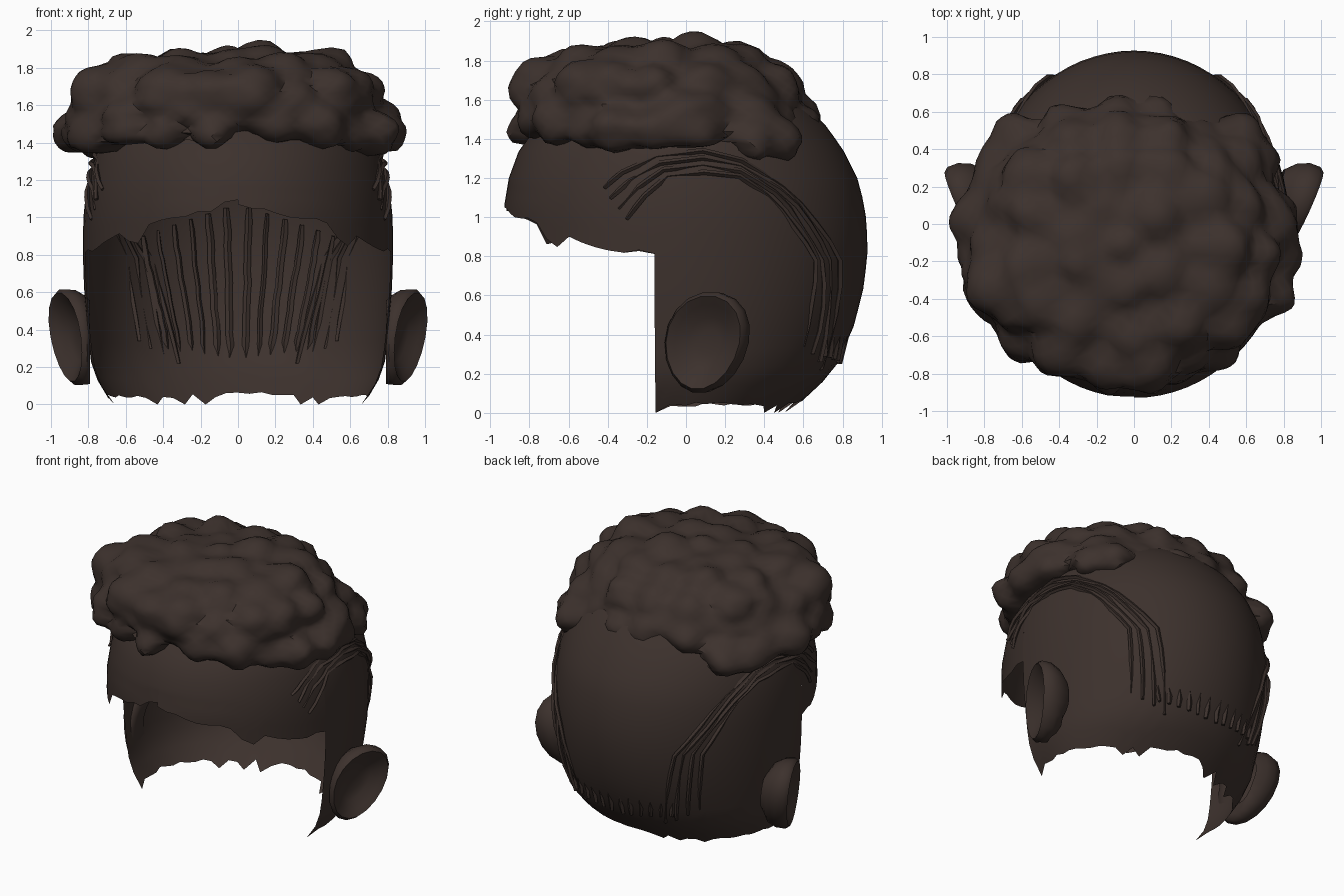
import bpy, bmesh, math, random
from mathutils import Vector, noise

if "Cube" in bpy.data.objects:
    bpy.data.objects.remove(bpy.data.objects["Cube"])

random.seed(4)
mat = bpy.data.materials.new("dark_brown")
mat.diffuse_color = (0.046, 0.031, 0.026, 1)
mat.use_nodes = True
mat.node_tree.nodes["Principled BSDF"].inputs["Base Color"].default_value = mat.diffuse_color


def finish(bm, name, angle=50):
    bmesh.ops.remove_doubles(bm, verts=bm.verts, dist=1e-4)
    bmesh.ops.recalc_face_normals(bm, faces=bm.faces)
    me = bpy.data.meshes.new(name)
    bm.to_mesh(me)
    bm.free()
    ob = bpy.data.objects.new(name, me)
    bpy.context.collection.objects.link(ob)
    me.materials.append(mat)
    bpy.ops.object.select_all(action='DESELECT')
    ob.select_set(True)
    bpy.context.view_layer.objects.active = ob
    bpy.ops.object.shade_smooth_by_angle(angle=math.radians(angle))
    return ob


def lerp_table(table, z):
    if z <= table[0][0]:
        return table[0][1:]
    for p, q in zip(table, table[1:]):
        if z <= q[0]:
            f = (z - p[0]) / (q[0] - p[0])
            return [a + (b - a) * f for a, b in zip(p[1:], q[1:])]
    return table[-1][1:]


# head cap profile: z, half width, front depth, back depth
PROFILE = [(0.0, 0.67, 0.9, 0.52), (0.1, 0.74, 0.9, 0.64), (0.22, 0.785, 0.91, 0.76),
           (0.45, 0.81, 0.92, 0.86), (0.65, 0.825, 0.93, 0.91), (0.85, 0.83, 0.93, 0.93),
           (1.05, 0.825, 0.93, 0.915), (1.2, 0.80, 0.905, 0.875), (1.35, 0.755, 0.85, 0.80),
           (1.5, 0.66, 0.73, 0.69), (1.62, 0.53, 0.56, 0.55), (1.7, 0.36, 0.38, 0.38),
           (1.74, 0.0, 0.0, 0.0)]


def cap(deg, z, off=0.0):
    """Point on the cap; 0 degrees is the front, 90 the right side, 180 the back."""
    a, f, b = lerp_table(PROFILE, z)
    t = math.radians(deg)
    c = math.cos(t)
    return Vector(((a + off) * math.sin(t), -c * ((f if c > 0 else b) + off), z))


def sheet(bm, degs, low, high, rows):
    cols = []
    for d in degs:
        lo = low(d)
        cols.append([bm.verts.new(cap(d, lo + (high - lo) * k / rows)) for k in range(rows + 1)])
    for p, q in zip(cols, cols[1:]):
        for k in range(rows):
            bm.faces.new((p[k], q[k], q[k + 1], p[k + 1]))


# head cap: crown, ragged fringe and ragged nape
def nape(d):
    if d in (80, 140, 150, 195, 205, 220, 280):
        return 0.0
    return random.uniform(0.03, 0.055) + (0.02 if 155 < d < 190 else 0)


def fringe(d):
    e = min(d % 360, 360 - d % 360)
    return lerp_table([(0, 1.08), (22, 1.01), (42, 0.93), (60, 0.86), (80, 0.80)], e)[0] \
        + random.uniform(-0.02, 0.02) - (0.06 if e in (40, 45) else 0)


bm = bmesh.new()
sheet(bm, [5 * i for i in range(17)], fringe, 1.2, 4)
sheet(bm, [280 + 5 * i for i in range(17)], fringe, 1.2, 4)
sheet(bm, [80 + 5 * i for i in range(41)], nape, 1.2, 12)
sheet(bm, [5 * i for i in range(73)], lambda d: 1.2, 1.74, 8)
finish(bm, "head_cap", 60)

# ears: ringed bowls facing out and forward, with their inner edge against the cap
RINGS = [(0.6, -0.16), (0.85, -0.11), (0.98, -0.05), (1.0, 0.01), (0.92, 0.035),
         (0.75, 0.01), (0.5, -0.03), (0.25, -0.045)]
for side, name in ((1, "right_ear"), (-1, "left_ear")):
    bm = bmesh.new()
    n, rings = 18, []
    for s, w in RINGS:
        ring = []
        for i in range(n):
            t = 2 * math.pi * i / n
            v = math.sin(t)
            u = math.cos(t) * (0.22 + 0.02 * v) * s
            x = max(0.79, 0.89 + 0.40 * u + 0.9 * w + 0.04 * v * s)
            ring.append(bm.verts.new((side * x, 0.1 + 0.93 * u - 0.42 * w + 0.03 * v * s,
                                      0.36 + 0.26 * v * s)))
        rings.append(ring)
    for p, q in zip(rings, rings[1:]):
        for i in range(n):
            bm.faces.new((p[i], p[(i + 1) % n], q[(i + 1) % n], q[i]))
    bm.faces.new(rings[-1])
    finish(bm, name, 60)

# curly top: the outer skin of rings of round clumps over a low dome
C = Vector((-0.06, -0.12, 1.55))
CORE = Vector((0.82, 0.73, 0.33))
clumps = []
# count, ring half width, ring half depth, height, clump radius, ring y shift
for n, rx, ry, z, r, dy in ((19, 0.765, 0.68, -0.07, 0.135, 0.02), (17, 0.70, 0.60, 0.09, 0.145, -0.04),
                            (12, 0.53, 0.45, 0.185, 0.15, -0.03), (7, 0.27, 0.23, 0.215, 0.145, 0),
                            (1, 0, 0, 0.23, 0.13, 0)):
    for i in range(n):
        t = 2 * math.pi * (i + random.uniform(-0.25, 0.25)) / n + z * 9
        k = random.uniform(0.96, 1.04)
        clumps.append((Vector((rx * k * math.cos(t), ry * k * math.sin(t) + dy,
                               z + random.uniform(-0.03, 0.03))), r * random.uniform(0.85, 1.2)))
# lower lobes hanging at both sides
for side in (1, -1):
    for x, y, z, r in ((0.60, 0.60, -0.16, 0.13), (0.70, 0.45, -0.16, 0.12), (0.78, 0.2, -0.1, 0.12),
                       (0.80, -0.05, -0.11, 0.12), (0.78, -0.25, -0.1, 0.12)):
        clumps.append((Vector((side * x - C.x * 0.6, y, z)), r))

bm = bmesh.new()
bmesh.ops.create_icosphere(bm, subdivisions=5, radius=1)
for v in bm.verts:
    # spread the rays evenly over the flat shape
    d = Vector((v.co.x * 0.85, v.co.y * 0.75, v.co.z * 0.4)).normalized()
    core = CORE if d.z > 0 else Vector((CORE.x, CORE.y, 0.16))
    best = 1 / math.sqrt(sum((d[i] / core[i]) ** 2 for i in range(3)))
    for c, r in clumps:
        b = d.dot(c)
        disc = b * b - c.length_squared + r * r
        if b > 0 and disc > 0:
            best = max(best, b + math.sqrt(disc))
    p = d * best
    v.co = C + p * (1 + 0.05 * noise.noise(p * 9))
for _ in range(2):
    bmesh.ops.smooth_vert(bm, verts=bm.verts, factor=0.3, use_axis_x=True, use_axis_y=True, use_axis_z=True)
finish(bm, "curly_top", 45)


# loose strands hugging the cap
def strand(name, pts, width):
    bm = bmesh.new()
    rings = []
    for i, p in enumerate(pts):
        tan = (pts[min(i + 1, len(pts) - 1)] - pts[max(i - 1, 0)]).normalized()
        out = Vector((p.x, p.y, 0)).normalized()
        acr = tan.cross(out).normalized()
        w = width * (0.7 if i in (0, len(pts) - 1) else 1)
        rings.append([bm.verts.new(p + acr * w * a + out * 0.014 * b)
                      for a, b in ((-1, 0), (0, 1), (1, 0), (0, -1))])
    for p, q in zip(rings, rings[1:]):
        for i in range(4):
            bm.faces.new((p[i], p[(i + 1) % 4], q[(i + 1) % 4], q[i]))
    bm.faces.new(rings[0])
    bm.faces.new(rings[-1])
    finish(bm, name, 30)


for side in (1, -1):
    # swept from temple, over the ear and down behind it
    for k in range(4):
        f = k / 3
        keys = [(0, 63 + 8 * f, 1.15 - 0.16 * f), (0.1, 69 + 8 * f, 1.23 - 0.12 * f),
                (0.25, 80 + 4 * f, 1.31 - 0.1 * f), (0.4, 96, 1.34 - 0.11 * f),
                (0.5, 110 - 2 * f, 1.29 - 0.08 * f), (0.62, 127 - 7 * f, 1.13 - 0.04 * f),
                (0.8, 147 - 12 * f, 0.78), (1, 156 - 18 * f, 0.22 + 0.12 * f)]
        pts = []
        for i in range(21):
            d, z = lerp_table(keys, i / 20)
            pts.append(cap(side * d, z, 0.002 + 0.013 * math.sin(i * 0.9 + 2 * k)))
        strand("side_strand", pts, 0.014)
    # nape strands, sunk into the cap with their tips standing out
    for k in range(6):
        f = k / 5
        pts = []
        for i in range(13):
            u = i / 12
            d = 180 - (3 + 25 * f) * (1.4 - 0.4 * u) + random.uniform(-0.3, 0.3)
            pts.append(cap(side * d, 1.05 - 0.15 * f - (0.8 - 0.19 * f) * u,
                           -0.021 + 0.033 * max(0, u - 0.78) / 0.22))
        strand("nape_strand", pts, random.uniform(0.01, 0.02))
